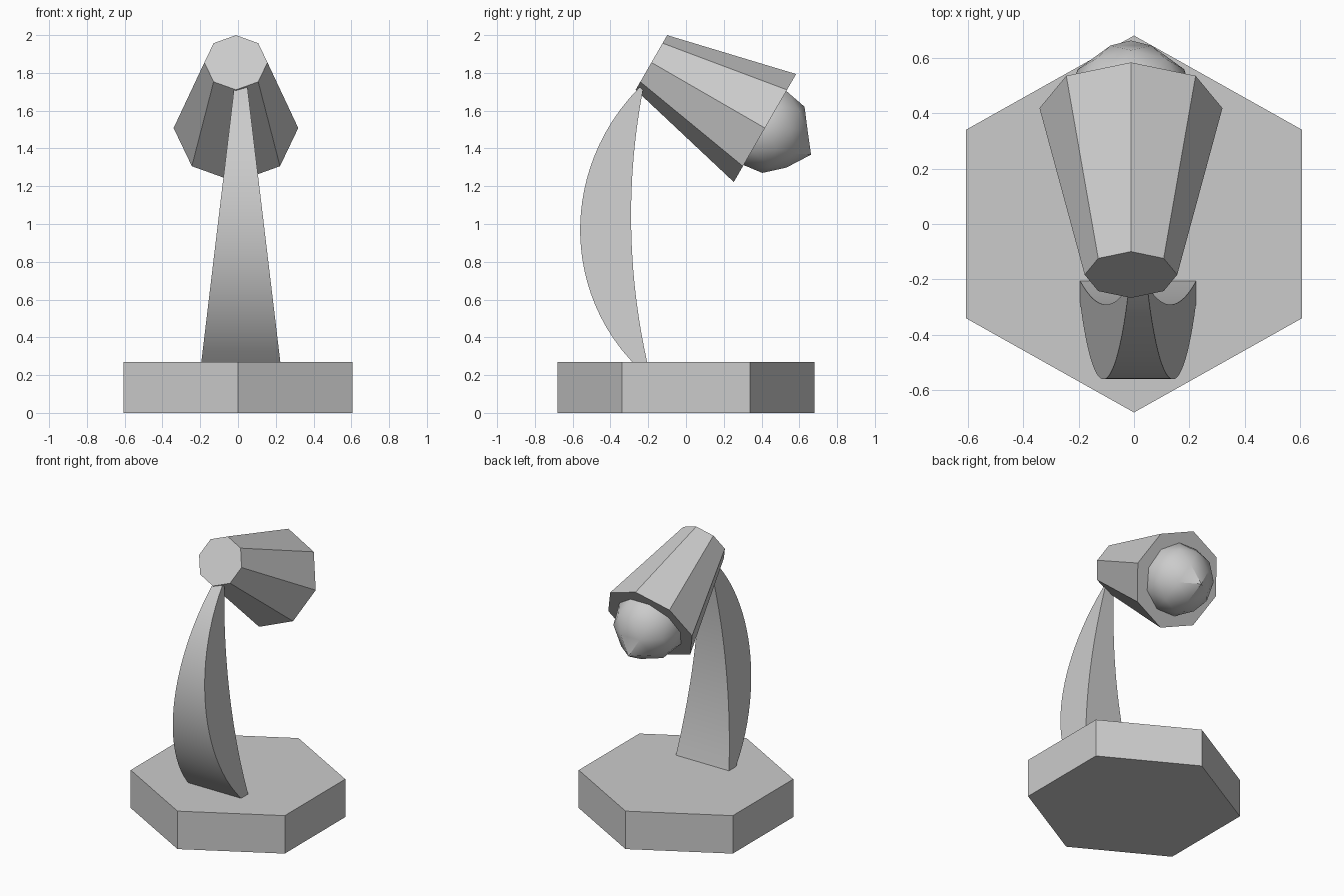
import bpy, bmesh
from math import sin, cos, pi, radians, sqrt
from mathutils import Matrix, Vector

old = bpy.data.objects.get("Cube")
if old:
    bpy.data.objects.remove(old, do_unlink=True)

grey = bpy.data.materials.new("light_grey")
grey.use_nodes = True
grey.diffuse_color = (0.6, 0.6, 0.6, 1)
grey.node_tree.nodes["Principled BSDF"].inputs["Base Color"].default_value = grey.diffuse_color


def finish(name, bm, smooth=False):
    bmesh.ops.recalc_face_normals(bm, faces=bm.faces)
    mesh = bpy.data.meshes.new(name)
    bm.to_mesh(mesh)
    bm.free()
    mesh.materials.append(grey)
    obj = bpy.data.objects.new(name, mesh)
    bpy.context.collection.objects.link(obj)
    if smooth:
        bpy.ops.object.select_all(action='DESELECT')
        obj.select_set(True)
        bpy.context.view_layer.objects.active = obj
        bpy.ops.object.shade_smooth_by_angle(angle=radians(30))
    return obj


def loft(rings):
    """Closed solid through a list of equal-length point rings."""
    bm = bmesh.new()
    rows = [[bm.verts.new(p) for p in ring] for ring in rings]
    n = len(rows[0])
    for a, b in zip(rows, rows[1:]):
        for i in range(n):
            j = (i + 1) % n
            bm.faces.new((a[i], a[j], b[j], b[i]))
    bm.faces.new(rows[0])
    bm.faces.new(rows[-1])
    return bm


def polygon(sides, rx, ry, z):
    """Regular ring with a corner on the y axis."""
    return [Vector((rx * sin(2 * pi * i / sides), ry * cos(2 * pi * i / sides), z))
            for i in range(sides)]


# Hexagonal base
finish("base", loft([polygon(6, 0.7, 0.68, z) for z in (0, 0.27)]))


# Curved, tapering arm: two arcs bound a rectangular section
def arc(t, start, end, bulge):
    half = 0.73
    r = (half ** 2 + bulge ** 2) / (2 * bulge)
    drop = r - sqrt(r * r - (half * (2 * t - 1)) ** 2)
    return start + (end - start) * t - bulge + drop


sections = []
steps = 24
for k in range(steps + 1):
    t = k / steps
    z = 0.27 + 1.455 * t
    w = 0.209 - 0.174 * t
    outer = arc(t, -0.285, -0.245, 0.295)
    inner = arc(t, -0.206, -0.225, 0.075)
    sections.append([(0.015 + s * w, y, z) for s, y in
                     ((-1, outer), (1, outer), (1, inner), (-1, inner))])
finish("arm", loft(sections), smooth=True)

# Octagonal lamp shade, tilted down toward the back
tilt = Matrix.Translation((-0.011, 0.418, 1.508)) @ Matrix.Rotation(radians(-120), 4, 'X')
shade = loft([polygon(8, 0.167, 0.167, -0.694), polygon(8, 0.33, 0.33, 0)])
shade.transform(tilt)
finish("lamp_shade", shade)

# Faceted bulb with a pointed tip
bulb = bmesh.new()
bmesh.ops.create_icosphere(bulb, subdivisions=2, radius=0.238)
max(bulb.verts, key=lambda v: v.co.z).co.z = 0.282
bulb.transform(tilt @ Matrix.Rotation(radians(90), 4, 'Z'))
finish("bulb", bulb, smooth=True)
